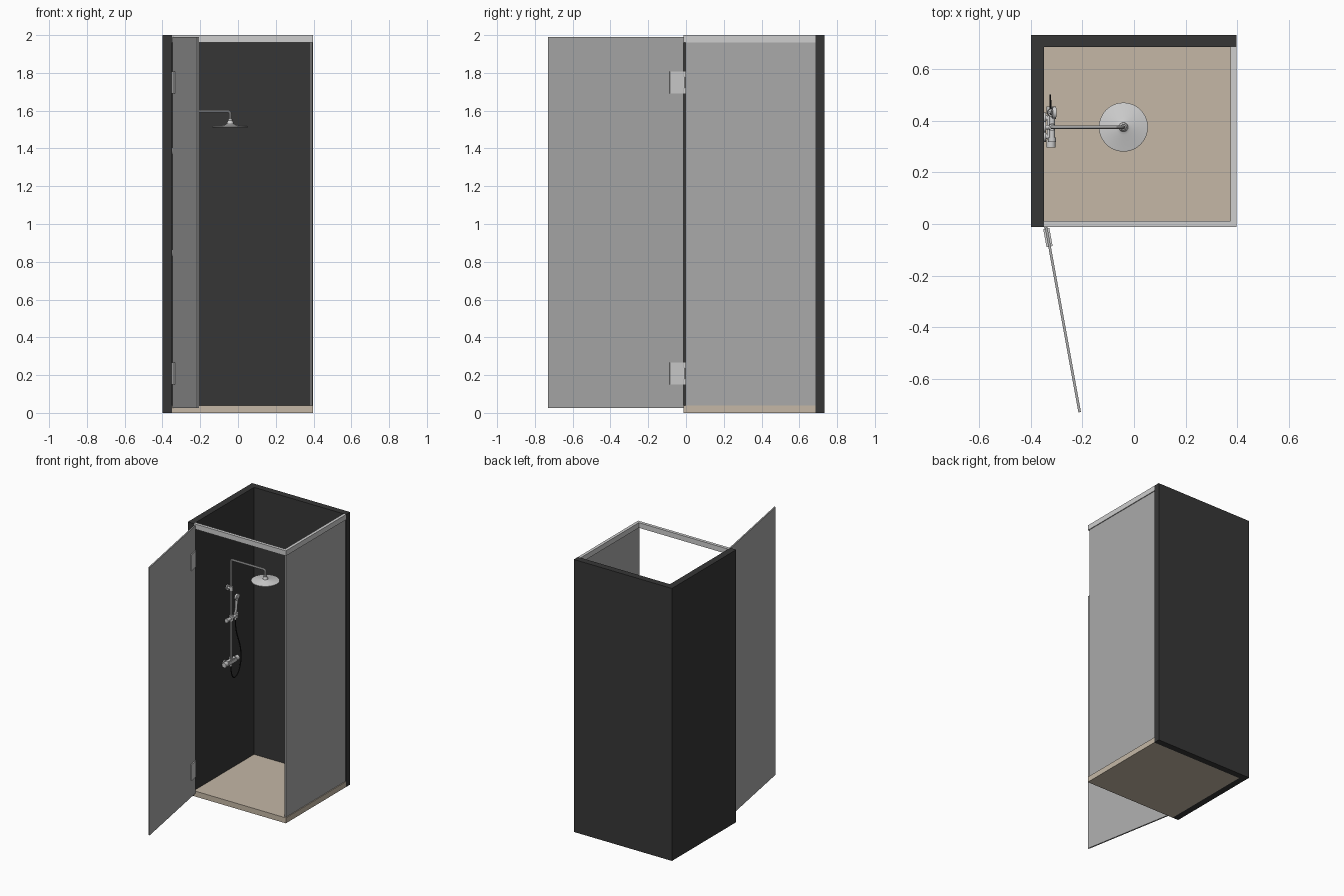
import bpy, bmesh, math
from mathutils import Vector, Matrix

if "Cube" in bpy.data.objects:
    bpy.data.objects.remove(bpy.data.objects["Cube"])


def material(name, rgb):
    m = bpy.data.materials.new(name)
    m.diffuse_color = (*rgb, 1)
    m.use_nodes = True
    m.node_tree.nodes["Principled BSDF"].inputs["Base Color"].default_value = m.diffuse_color
    return m


WALL = material("charcoal wall", (0.037, 0.037, 0.037))
TRAY = material("beige tray", (0.555, 0.477, 0.38))
GLASS = material("grey glass", (0.40, 0.40, 0.40))
CHROME = material("light chrome", (0.62, 0.62, 0.62))
HOSE = material("black hose", (0.012, 0.012, 0.012))


def add(name, bm, mat, smooth=False):
    bmesh.ops.recalc_face_normals(bm, faces=bm.faces)
    me = bpy.data.meshes.new(name)
    bm.to_mesh(me)
    bm.free()
    me.materials.append(mat)
    ob = bpy.data.objects.new(name, me)
    bpy.context.collection.objects.link(ob)
    if smooth:
        shade(ob)
    return ob


def shade(ob):
    bpy.ops.object.select_all(action='DESELECT')
    ob.select_set(True)
    bpy.context.view_layer.objects.active = ob
    bpy.ops.object.shade_smooth_by_angle(angle=math.radians(35))


def box(name, lo, hi, mat, matrix=Matrix(), bevel=0):
    lo, hi = Vector(lo), Vector(hi)
    bm = bmesh.new()
    bmesh.ops.create_cube(bm, size=1)
    bmesh.ops.scale(bm, vec=hi - lo, verts=bm.verts)
    bmesh.ops.translate(bm, vec=(lo + hi) / 2, verts=bm.verts)
    if bevel:
        bmesh.ops.bevel(bm, geom=bm.edges[:], offset=bevel, segments=2, affect='EDGES')
    bmesh.ops.transform(bm, matrix=matrix, verts=bm.verts)
    return add(name, bm, mat, bool(bevel))


def lathe(name, origin, axis, profile, mat, sides=32):
    """Turn (radius, distance) pairs around an axis."""
    bm = bmesh.new()
    vs = [bm.verts.new((r, 0, d)) for r, d in profile]
    es = [bm.edges.new(p) for p in zip(vs, vs[1:])]
    bmesh.ops.spin(bm, geom=vs + es, axis=(0, 0, 1), cent=(0, 0, 0), steps=sides, angle=2 * math.pi)
    bmesh.ops.remove_doubles(bm, verts=bm.verts, dist=1e-5)
    turn = Vector((0, 0, 1)).rotation_difference(Vector(axis)).to_matrix().to_4x4()
    bmesh.ops.transform(bm, matrix=Matrix.Translation(origin) @ turn, verts=bm.verts)
    return add(name, bm, mat, True)


def rod(name, a, b, r, mat=CHROME, r2=None):
    a, b = Vector(a), Vector(b)
    d = (b - a).length
    return lathe(name, a, b - a, [(0, 0), (r, 0), (r2 or r, d), (0, d)], mat, 20)


def tube(name, pts, r, mat, soft=False):
    cu = bpy.data.curves.new(name, 'CURVE')
    cu.dimensions = '3D'
    cu.bevel_depth, cu.bevel_resolution, cu.use_fill_caps = r, 3, True
    cu.resolution_u = 8
    sp = cu.splines.new('NURBS' if soft else 'POLY')
    sp.points.add(len(pts) - 1)
    for p, co in zip(sp.points, pts):
        p.co = (*co, 1)
    if soft:
        sp.use_endpoint_u, sp.order_u = True, 4
    cu.materials.append(mat)
    ob = bpy.data.objects.new(name, cu)
    bpy.context.collection.objects.link(ob)
    bpy.ops.object.select_all(action='DESELECT')
    ob.select_set(True)
    bpy.context.view_layer.objects.active = ob
    bpy.ops.object.convert(target='MESH')
    shade(bpy.context.object)


# Walls and tray
F, B = -0.012, 0.733
box("left_wall", (-0.399, F, 0), (-0.35, B, 2), WALL)
box("back_wall", (-0.35, 0.686, 0), (0.397, B, 2), WALL)
box("shower_tray", (-0.35, F, 0), (0.397, 0.686, 0.04), TRAY)

# Fixed glass and top rails
box("side_glass", (0.381, -0.003, 0.04), (0.391, 0.686, 1.965), GLASS)
box("front_rail", (-0.35, F, 1.962), (0.397, 0.011, 2), CHROME)
box("side_rail", (0.375, 0.011, 1.962), (0.397, 0.686, 2), CHROME)

# Open door: local -y runs along the door from the hinge
door = Matrix.Translation((-0.341, -0.014, 0)) @ Matrix.Rotation(math.radians(10.3), 4, 'Z')
box("door_glass", (-0.005, -0.728, 0.025), (0.005, 0, 1.99), GLASS, door)
for label, z in (("lower", 0.15), ("upper", 1.69)):
    for side, x in (("inner", 0.005), ("outer", -0.012)):
        box(f"{label}_hinge_{side}_plate", (x, -0.075, z), (x + 0.007, -0.004, z + 0.118), CHROME, door)
    box(f"{label}_hinge_wall_plate", (-0.35, -0.012, z), (-0.343, 0.0, z + 0.118), CHROME)
    rod(f"{label}_hinge_pin", (-0.342, -0.013, z + 0.03), (-0.342, -0.013, z + 0.088), 0.007)

# Riser, overhead arm and rain head
X, Y = -0.318, 0.376
HX = -0.041
bend = [(HX - 0.014 + 0.014 * math.sin(t), Y, 1.582 + 0.014 * math.cos(t))
        for t in (i * math.pi / 8 for i in range(5))]
tube("riser_and_arm", [(X, Y, 0.85), (X, Y, 1.587), (X + 0.003, Y, 1.593), (X + 0.009, Y, 1.596)]
     + bend + [(HX, Y, 1.54)], 0.0075, CHROME)
lathe("rain_head", (HX, Y, 1.511), (0, 0, 1),
      [(0, 0), (0.092, 0), (0.095, 0.003), (0.095, 0.007), (0.09, 0.009), (0.03, 0.013),
       (0.018, 0.019), (0.016, 0.03), (0.011, 0.036), (0.011, 0.045), (0, 0.045)], CHROME, 48)

# Upper wall bracket
rod("bracket_flange", (-0.35, Y, 1.385), (-0.342, Y, 1.385), 0.021)
rod("bracket_stem", (-0.343, Y, 1.385), (X, Y, 1.385), 0.009)
rod("bracket_collar", (X, Y, 1.37), (X, Y, 1.40), 0.013)

# Slider and hand shower
rod("slider_bar", (X, 0.33, 1.168), (X, 0.425, 1.168), 0.011)
rod("slider_collar", (X, Y, 1.148), (X, Y, 1.188), 0.014)
rod("slider_knob", (X, 0.318, 1.168), (X, 0.336, 1.168), 0.015)
rod("handset_cradle", (-0.322, 0.432, 1.15), (-0.318, 0.432, 1.186), 0.016)
rod("handset_handle", (-0.324, 0.432, 1.135), (-0.312, 0.432, 1.30), 0.008, r2=0.01)
rod("handset_head", (-0.318, 0.432, 1.305), (-0.304, 0.432, 1.303), 0.022, r2=0.024)

# Mixer valve
box("mixer_body", (-0.338, 0.325, 0.832), (-0.306, 0.428, 0.866), CHROME, bevel=0.005)
for i, (y, s) in enumerate(((0.34, -1), (0.412, 1))):
    rod(f"mixer_flange_{i}", (-0.35, y, 0.845), (-0.342, y, 0.845), 0.021)
    rod(f"mixer_inlet_{i}", (-0.343, y, 0.845), (-0.33, y, 0.845), 0.011)
    y0 = 0.327 if s < 0 else 0.426
    rod(f"mixer_knob_{i}", (-0.322, y0, 0.849), (-0.322, y0 + s * 0.03, 0.849), 0.018)
rod("hose_outlet", (-0.322, Y, 0.815), (-0.322, Y, 0.835), 0.009)

# Hanging hose loop
tube("hose", [(-0.324, 0.432, 1.14), (-0.325, 0.432, 1.05), (-0.325, 0.49, 0.95), (-0.325, 0.51, 0.80),
              (-0.325, 0.45, 0.69), (-0.322, 0.38, 0.72), (-0.322, Y, 0.82)], 0.004, HOSE, True)
